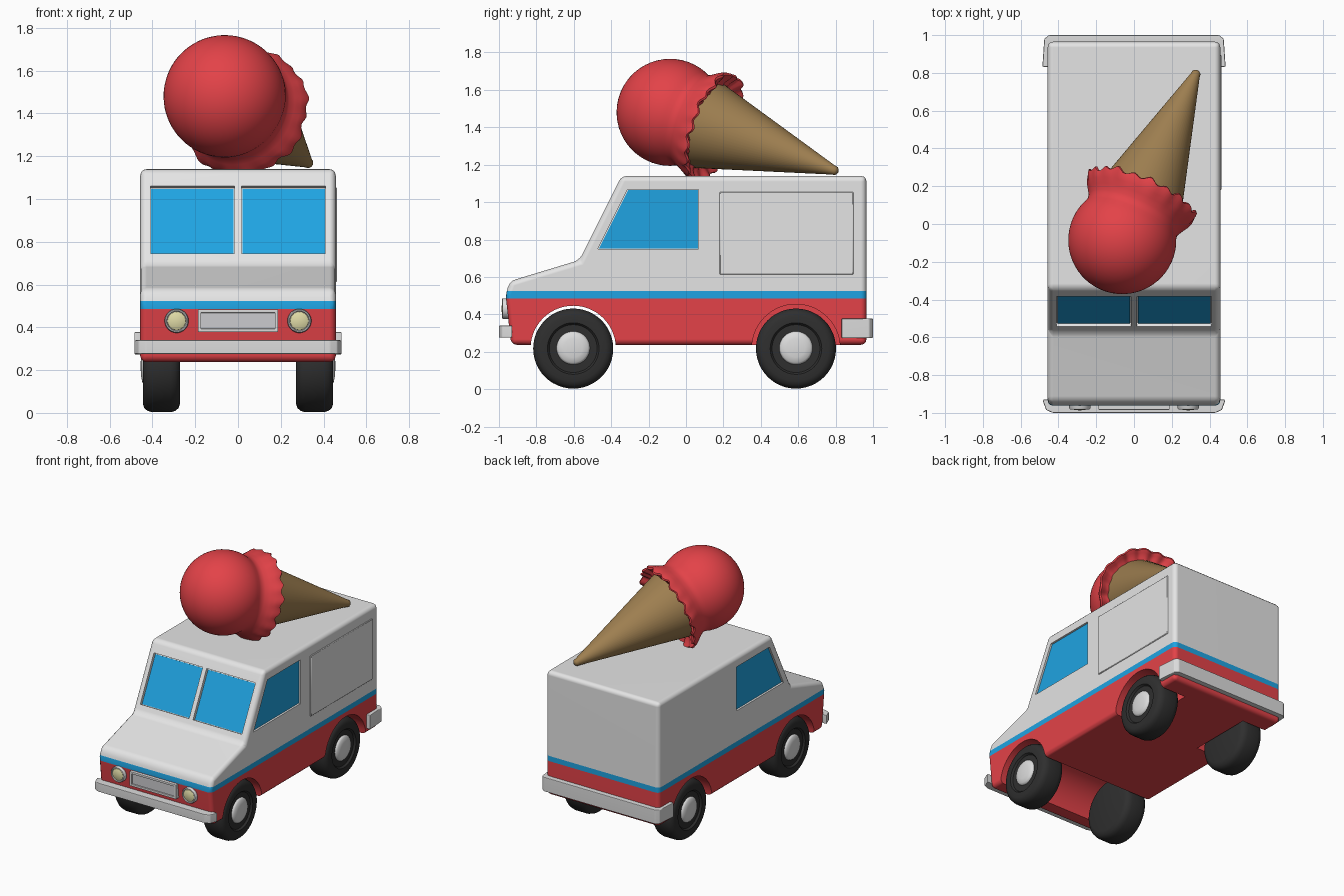
import bpy, bmesh, math
from mathutils import Vector, Matrix

if "Cube" in bpy.data.objects:
    bpy.data.objects.remove(bpy.data.objects["Cube"])

def material(name, rgb):
    m = bpy.data.materials.new(name)
    m.diffuse_color = (*rgb, 1)
    m.use_nodes = True
    m.node_tree.nodes["Principled BSDF"].inputs["Base Color"].default_value = m.diffuse_color
    return m

WHITE = material("white_paint", (0.78, 0.78, 0.78))
RED = material("red", (0.77, 0.055, 0.065))
BLUE = material("blue", (0.014, 0.37, 0.76))
RUBBER = material("black_rubber", (0.028, 0.028, 0.028))
METAL = material("light_metal", (0.72, 0.72, 0.72))
GRILLE = material("grille_grey", (0.60, 0.60, 0.62))
LAMP = material("lamp_yellow", (0.74, 0.70, 0.38))
WAFER = material("wafer_brown", (0.34, 0.21, 0.08))

def finish(name, bm, mat, angle=40):
    bmesh.ops.recalc_face_normals(bm, faces=bm.faces)
    me = bpy.data.meshes.new(name)
    bm.to_mesh(me)
    bm.free()
    ob = bpy.data.objects.new(name, me)
    bpy.context.collection.objects.link(ob)
    if mat:
        me.materials.append(mat)
    me.shade_smooth()
    me.set_sharp_from_angle(angle=math.radians(angle))
    return ob

def prism(name, pts, axis, lo, hi, mat=None, bevel=0, segs=3, matrix=None):
    """Extrude a flat outline along an axis, optionally rounding its edges."""
    place = {'X': lambda a, b, h: (h, a, b),
             'Y': lambda a, b, h: (a, h, b),
             'Z': lambda a, b, h: (a, b, h)}[axis]
    bm = bmesh.new()
    f = bm.faces.new([bm.verts.new(place(a, b, lo)) for a, b in pts])
    out = bmesh.ops.extrude_face_region(bm, geom=[f])['geom']
    step = Vector(place(0, 0, hi - lo))
    for v in out:
        if isinstance(v, bmesh.types.BMVert):
            v.co += step
    bmesh.ops.recalc_face_normals(bm, faces=bm.faces)
    if bevel:
        bmesh.ops.bevel(bm, geom=bm.edges[:], offset=bevel, segments=segs,
                        profile=0.5, affect='EDGES', clamp_overlap=True)
    if matrix:
        bm.transform(matrix)
    ob = finish(name, bm, mat)
    if bevel:
        ob.modifiers.new("even_shading", 'WEIGHTED_NORMAL').keep_sharp = True
    return ob

def rect(a0, a1, b0, b1):
    return [(a0, b0), (a1, b0), (a1, b1), (a0, b1)]

def circle(a, b, r, n=56):
    return [(a + r * math.cos(i * math.tau / n), b + r * math.sin(i * math.tau / n)) for i in range(n)]

def lathe(name, profile, origin, axis, mat, n=48, wave=None):
    """Spin (radius, height) points around an axis."""
    rot = Vector(axis).to_track_quat('Z', 'Y').to_matrix().to_4x4()
    bm = bmesh.new()
    rings = []
    for r, h in profile:
        ring = []
        for i in range(n):
            a = i * math.tau / n
            dr, dh = wave(a, h) if wave else (0, 0)
            ring.append(bm.verts.new(((r + dr) * math.cos(a), (r + dr) * math.sin(a), h + dh))
                        if r else None)
        if not r:
            ring = [bm.verts.new((0, 0, h))] * n
        rings.append(ring)
    for p, q in zip(rings, rings[1:]):
        for i in range(n):
            j = (i + 1) % n
            bm.faces.new(list(dict.fromkeys((p[i], p[j], q[j], q[i]))))
    bm.transform(Matrix.Translation(origin) @ rot)
    return finish(name, bm, mat)

def cut(target, cutter):
    cutter.hide_render = True
    mod = target.modifiers.new("cut", 'BOOLEAN')
    mod.operation = 'DIFFERENCE'
    mod.solver = 'EXACT'
    mod.object = cutter
    bpy.context.view_layer.objects.active = target
    bpy.ops.object.modifier_apply(modifier=mod.name)
    bpy.data.objects.remove(cutter)

# Van body
body = prism("van_body", [(-0.935, 0.237), (-0.965, 0.51), (-0.94, 0.578), (-0.57, 0.69),
                          (-0.345, 1.14), (0.965, 1.14), (0.965, 0.237)],
             'X', -0.457, 0.457, WHITE, 0.03)
body.modifiers.clear()

# Wheel arches: the front one runs through, the rear ones are pockets
FRONT, REAR = -0.603, 0.588
cut(body, prism("arch_cutter", circle(FRONT, 0.218, 0.228), 'X', -0.6, 0.6))
for lo, hi in ((-0.6, -0.25), (0.25, 0.6)):
    cut(body, prism("arch_cutter", circle(REAR, 0.218, 0.236), 'X', lo, hi))

# Side windows
opening = [(-0.472, 0.748), (0.068, 0.748), (0.068, 1.068), (-0.312, 1.068)]
pane = [(-0.465, 0.752), (0.064, 0.752), (0.064, 1.064), (-0.309, 1.064)]
for side, label in ((-1, "left"), (1, "right")):
    cut(body, prism("window_cutter", opening, 'X', *sorted((side * 0.442, side * 0.6))))
    prism(label + "_window", pane, 'X', *sorted((side * 0.44, side * 0.447)), BLUE)

# Windscreen halves, laid out in the plane of the sloping front
up = Vector((0, 1, 2)).normalized()
out = Vector((1, 0, 0)).cross(up)
slope = Matrix.Translation((0, -0.57, 0.69)) @ Matrix(
    ((1, 0, 0), up, out)).transposed().to_4x4()
for side, label in ((-1, "left"), (1, "right")):
    cut(body, prism("screen_cutter", rect(*sorted((side * 0.016, side * 0.41)), 0.062, 0.414),
                    'Z', -0.022, 0.1, matrix=slope))
    prism(label + "_windscreen", rect(*sorted((side * 0.020, side * 0.406)), 0.066, 0.408),
          'Z', -0.024, -0.016, BLUE, matrix=slope)

# Body paint bands by height
body.data.materials.clear()
for m in (WHITE, RED, BLUE):
    body.data.materials.append(m)
bm = bmesh.new()
bm.from_mesh(body.data)
for z in (0.486, 0.524):
    bmesh.ops.bisect_plane(bm, geom=bm.verts[:] + bm.edges[:] + bm.faces[:],
                           plane_co=(0, 0, z), plane_no=(0, 0, 1), dist=1e-5)
for f in bm.faces:
    z = f.calc_center_bounds().z
    f.material_index = 1 if z < 0.486 else 2 if z < 0.524 else 0
bm.to_mesh(body.data)
bm.free()
body.data.shade_smooth()
body.data.set_sharp_from_angle(angle=math.radians(40))
body.modifiers.new("even_shading", 'WEIGHTED_NORMAL').keep_sharp = True

# Serving hatch on the right side
prism("serving_hatch", rect(0.18, 0.895, 0.612, 1.055), 'X', 0.45, 0.463, WHITE, 0.004, 1)

# Bumpers
prism("front_bumper", [(-0.485, -0.93), (-0.465, -0.985), (-0.43, -1.0), (0.43, -1.0),
                       (0.465, -0.985), (0.485, -0.93)], 'Z', 0.275, 0.34, METAL, 0.006, 2)
prism("rear_bumper", [(-0.485, 0.832), (-0.475, 0.98), (-0.45, 1.0), (0.45, 1.0), (0.475, 0.98),
                      (0.485, 0.832), (0.45, 0.832), (0.45, 0.95), (-0.45, 0.95), (-0.45, 0.832)],
      'Z', 0.273, 0.378, METAL, 0.006, 2)

# Grille: plate framed by four bars
prism("grille_plate", rect(-0.18, 0.18, 0.386, 0.476), 'Y', -0.974, -0.966, GRILLE)
for z in (0.386, 0.476):
    prism("grille_bar", rect(-0.188, 0.188, z - 0.008, z + 0.008), 'Y', -0.984, -0.93, METAL, 0.003, 2)
for x in (-0.18, 0.18):
    prism("grille_post", rect(x - 0.008, x + 0.008, 0.38, 0.482), 'Y', -0.984, -0.93, METAL, 0.003, 2)

# Headlights
for x, label in ((-0.287, "left"), (0.287, "right")):
    lathe(label + "_headlight_ring", [(0.056, 0), (0.056, 0.045), (0.052, 0.052), (0.047, 0.052),
                                      (0.044, 0.045), (0, 0.045)], (x, -0.93, 0.43), (0, -1, 0), METAL)
    lathe(label + "_headlight_lens", [(0.045, 0.04), (0.042, 0.048), (0.028, 0.054), (0, 0.057)],
          (x, -0.93, 0.43), (0, -1, 0), LAMP)

# Wheels
tyre = [(0, 0), (0.17, 0), (0.195, 0.008), (0.208, 0.024), (0.214, 0.045), (0.214, 0.13),
        (0.208, 0.152), (0.195, 0.168), (0.175, 0.175), (0.138, 0.175), (0.128, 0.162), (0, 0.162)]
hub = [(0.09, 0.155), (0.088, 0.168), (0.078, 0.177), (0.05, 0.183), (0, 0.186)]
for y, end in ((FRONT, "front"), (REAR, "rear")):
    for s, side in ((-1, "left"), (1, "right")):
        lathe(f"{end}_{side}_tyre", tyre, (s * 0.27, y, 0.217), (s, 0, 0), RUBBER)
        lathe(f"{end}_{side}_hub", hub, (s * 0.27, y, 0.22), (s, 0, 0), METAL)

# Ice cream lying on the roof: scoop with ruffled skirt, and cone
scoop_at = Vector((-0.062, -0.085, 1.48))
axis = Vector((0.335, 0.812, 1.163)) - scoop_at
R = 0.286
ball = [(R * math.sin(math.radians(a)), -R * math.cos(math.radians(a))) for a in range(6, 110, 6)]
skirt = [(0.262, 0.112), (0.256, 0.135), (0.26, 0.16), (0.275, 0.19), (0.292, 0.22), (0.304, 0.25),
         (0.306, 0.268), (0.296, 0.275), (0.275, 0.262), (0.25, 0.245), (0.2, 0.24)]

def ruffle(a, h):
    k = min(max((h - 0.17) / 0.1, 0), 1) ** 2
    return (0.006 * k * (0.7 * math.sin(20 * a) + math.sin(7 * a + 1)),
            0.011 * k * (math.sin(20 * a + 1.2) + 0.5 * math.sin(9 * a)))

lathe("scoop", [(0, -R)] + ball + skirt, scoop_at, axis, RED, 132, ruffle)
lathe("cone", [(0, 0.18), (0.252, 0.18), (0.026, axis.length - 0.03), (0.023, axis.length - 0.012),
               (0.013, axis.length - 0.002), (0, axis.length)], scoop_at, axis, WAFER, 64)
